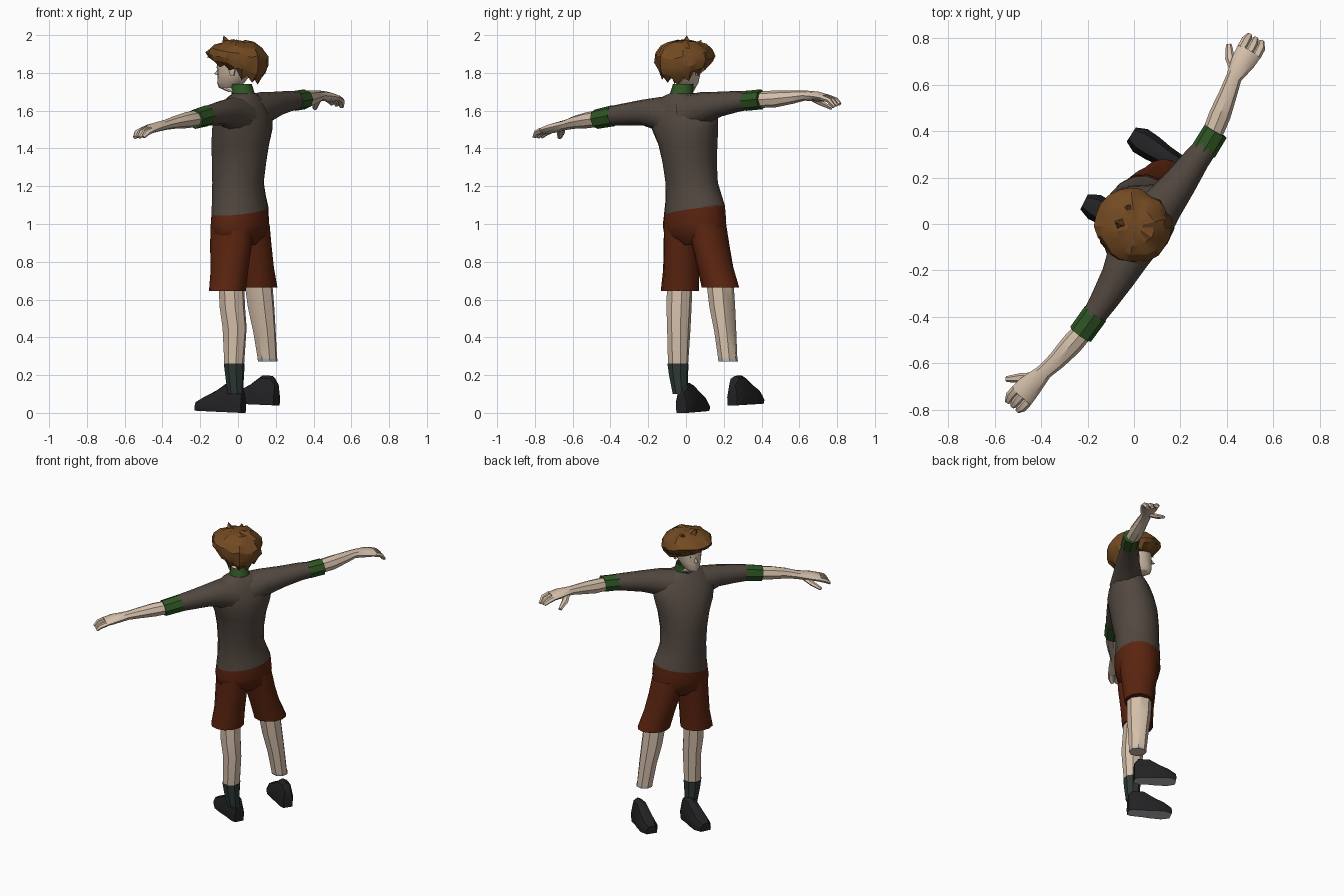
import bpy, math, random
from mathutils import Vector

random.seed(4)
BODY = math.radians(56)    # direction of the shoulder line
HEAD = math.radians(64)


def mat(name, rgb):
    m = bpy.data.materials.new(name)
    m.diffuse_color = (*rgb, 1)
    return m


SKIN = mat("skin", (.66, .52, .40))
HAIR = mat("brown hair", (.17, .068, .016))
WOOL = mat("grey brown wool", (.085, .065, .051))
RUST = mat("rust cloth", (.105, .018, .005))
GREEN = mat("green trim", (.028, .09, .017))
SOCK = mat("dark sock", (.028, .042, .036))
BLACK = mat("black leather", (.016, .016, .018))
SOLE = mat("light sole", (.45, .45, .45))
WHITE = mat("eye white", (.75, .75, .72))


def make(name, verts, faces, mats, angle=40):
    me = bpy.data.meshes.new(name)
    me.from_pydata([tuple(v) for v in verts], [], faces)
    ob = bpy.data.objects.new(name, me)
    bpy.context.collection.objects.link(ob)
    for m in mats if isinstance(mats, list) else [mats]:
        me.materials.append(m)
    bpy.ops.object.select_all(action='DESELECT')
    bpy.context.view_layer.objects.active = ob
    ob.select_set(True)
    bpy.ops.object.mode_set(mode='EDIT')
    bpy.ops.mesh.select_all(action='SELECT')
    bpy.ops.mesh.normals_make_consistent(inside=False)
    bpy.ops.object.mode_set(mode='OBJECT')
    bpy.ops.object.shade_smooth_by_angle(angle=math.radians(angle))
    return ob


def skin_rings(name, rings, mats, caps=(True, True), angle=40):
    n = len(rings[0])
    verts = [v for r in rings for v in r]
    faces = [(k * n + i, k * n + (i + 1) % n, (k + 1) * n + (i + 1) % n, (k + 1) * n + i)
             for k in range(len(rings) - 1) for i in range(n)]
    if caps[0]:
        faces.append(tuple(range(n)))
    if caps[1]:
        faces.append(tuple(range(len(verts) - n, len(verts))))
    return make(name, verts, faces, mats, angle)


def upright(name, secs, mats, turn=BODY, n=12, caps=(True, True)):
    """Level rings: x, y, z, half width, half depth, optional slope."""
    u = Vector((math.cos(turn), math.sin(turn), 0))
    f = Vector((-u.y, u.x, 0))
    rings = []
    for x, y, z, a, b, *s in secs:
        ring = []
        for i in range(n):
            t = 2 * math.pi * i / n
            ring.append(Vector((x, y, z + (s[0] if s else 0) * a * math.cos(t)))
                        + u * a * math.cos(t) + f * b * math.sin(t))
        rings.append(ring)
    return skin_rings(name, rings, mats, caps)


def limb(name, secs, mats, n=8, caps=(True, True)):
    """Rings across a path: x, y, z, half width, half height."""
    pts = [Vector(s[:3]) for s in secs]
    rings = []
    for k, s in enumerate(secs):
        d = (pts[min(k + 1, len(pts) - 1)] - pts[max(k - 1, 0)]).normalized()
        side = d.cross(Vector((0, 0, 1))).normalized()
        up = side.cross(d)
        rings.append([pts[k] + side * s[3] * math.cos(2 * math.pi * i / n)
                      + up * s[4] * math.sin(2 * math.pi * i / n) for i in range(n)])
    return skin_rings(name, rings, mats, caps)


# sweater body
upright("sweater_body", [
    (.01, .045, 1.07, .172, .142, .15), (.005, .04, 1.14, .155, .138, .1),
    (0, .03, 1.22, .143, .136), (.005, .02, 1.32, .146, .146),
    (.012, .01, 1.42, .162, .150), (.022, -.005, 1.50, .188, .146),
    (.03, -.01, 1.57, .20, .126), (.035, -.018, 1.63, .175, .098),
    (.035, -.024, 1.67, .12, .076), (.032, -.027, 1.69, .065, .062)],
    WOOL, n=16, caps=(False, True))
upright("collar", [(.032, -.027, 1.665, .070, .068), (.026, -.022, 1.70, .060, .060),
                   (.018, -.015, 1.74, .054, .056)], GREEN, caps=(False, False))

# sleeves and cuffs
limb("right_sleeve", [(.07, .02, 1.585, .11, .105), (.13, .09, 1.615, .088, .085),
                      (.20, .18, 1.635, .072, .066), (.27, .28, 1.65, .058, .055),
                      (.315, .335, 1.655, .05, .05)], WOOL, n=12, caps=(False, True))
limb("left_sleeve", [(.0, -.08, 1.565, .11, .11), (-.03, -.15, 1.585, .09, .088),
                     (-.07, -.23, 1.59, .074, .068), (-.13, -.33, 1.58, .060, .058),
                     (-.175, -.40, 1.572, .05, .052)], WOOL, n=12, caps=(False, True))
limb("right_cuff", [(.30, .315, 1.652, .056, .053), (.352, .40, 1.66, .055, .053)], GREEN)
limb("left_cuff", [(-.165, -.385, 1.573, .056, .056), (-.23, -.475, 1.555, .055, .052)], GREEN)

# forearms, palms, fingers and thumbs
limb("right_forearm", [(.33, .37, 1.657, .044, .043), (.37, .47, 1.662, .047, .045),
                       (.405, .56, 1.672, .039, .036), (.43, .63, 1.68, .034, .027),
                       (.47, .70, 1.675, .052, .026), (.497, .745, 1.667, .056, .02)], SKIN)
limb("left_forearm", [(-.205, -.445, 1.56, .044, .043), (-.27, -.52, 1.55, .047, .043),
                      (-.335, -.59, 1.538, .039, .034), (-.385, -.635, 1.525, .034, .027),
                      (-.45, -.70, 1.508, .052, .026), (-.485, -.74, 1.496, .056, .02)], SKIN)


def finger(name, a, b, c, r):
    limb(name, [(*a, r, r * .75), (*b, r, r * .7), (*c, r * .6, r * .45)], SKIN, n=6)


for k in range(3):
    s = (k - 1) * .036
    finger(f"right_finger_{k}", (.495 + s * .84, .74 - s * .5, 1.668),
           (.514 + s * .84, .775 - s * .5, 1.655),
           (.524 + s * .7, .80 - s * .4, 1.635 - .008 * k), .021)
    finger(f"left_finger_{k}", (-.483 + s * .7, -.738 - s * .7, 1.496),
           (-.507 + s * .7, -.765 - s * .7, 1.483),
           (-.523 + s * .6, -.785 - s * .5, 1.46), .021)
finger("right_thumb", (.435, .66, 1.67), (.413, .715, 1.64), (.408, .772, 1.612), .021)
finger("left_thumb", (-.42, -.66, 1.51), (-.485, -.662, 1.482), (-.55, -.668, 1.458), .021)

# shorts
upright("shorts_hips", [(.01, .045, 1.075, .171, .141, .15), (.01, .045, 1.0, .18, .142, .05),
                        (.01, .045, .94, .172, .128), (.01, .045, .89, .12, .08)],
        RUST, n=16, caps=(False, True))
upright("left_shorts_leg", [(-.03, -.012, 1.0, .098, .122), (-.038, -.018, .88, .095, .116),
                            (-.045, -.025, .76, .094, .102), (-.056, -.033, .645, .103, .096)], RUST)
upright("right_shorts_leg", [(.052, .108, 1.0, .098, .122), (.07, .132, .88, .094, .114),
                             (.092, .155, .77, .094, .1), (.115, .182, .665, .103, .09)], RUST)

# lower legs and sock
upright("left_calf", [(-.035, -.033, .68, .068, .07), (-.03, -.037, .56, .066, .070),
                      (-.018, -.038, .45, .06, .068), (-.02, -.042, .26, .056, .052)], SKIN, n=8)
upright("right_calf", [(.108, .18, .69, .070, .078), (.122, .192, .56, .066, .075),
                       (.14, .208, .43, .056, .064), (.157, .222, .275, .050, .053)], SKIN, n=8)
upright("right_leg_hem", [(.156, .221, .287, .052, .055), (.158, .223, .272, .051, .054)],
        SOLE, n=8, caps=(False, False))
upright("left_sock", [(-.02, -.042, .262, .059, .055), (-.018, -.04, .2, .052, .05),
                      (-.014, -.03, .10, .04, .042)], SOCK, n=8)


def shoe(name, heel, toe, z0, tilt):
    """Blocky shoe along heel to toe, with a pale underside."""
    h, t = Vector((*heel, 0)), Vector((*toe, 0))
    d = (t - h).normalized()
    s = Vector((-d.y, d.x, 0))
    rings = []
    for q, w, top in ((0, .032, .12), (.1, .045, .155), (.35, .048, .155),
                      (.58, .056, .112), (.82, .058, .078), (1, .036, .05)):
        base = z0 + tilt * q
        c = h.lerp(t, q)
        rings.append([c + s * w * k + Vector((0, 0, base + e)) for k, e in
                      ((-.9, 0), (-1, top * .35), (-.6, top * .9), (0, top),
                       (.6, top * .9), (1, top * .35), (.9, 0))])
    ob = skin_rings(name, rings, [BLACK, SOLE])
    for p in ob.data.polygons:
        if p.normal.z < -.8:
            p.material_index = 1


shoe("left_shoe", (.028, -.025), (-.215, .095), 0, .012)
shoe("right_shoe", (.205, .245), (-.012, .385), .04, .01)

# head, built around a centre with its own facing direction
hu = Vector((math.cos(HEAD), math.sin(HEAD), 0))
hf = Vector((-hu.y, hu.x, 0))
HC = Vector((-.005, -.008, 0))


def at(side, fwd, z):
    return HC + hu * side + hf * fwd + Vector((0, 0, z))


upright("head", [(*at(0, o, z), a, b) for o, z, a, b in (
    (.005, 1.70, .045, .045), (.055, 1.722, .032, .05), (.038, 1.745, .052, .075),
    (.02, 1.785, .07, .09), (.008, 1.83, .08, .103), (.005, 1.88, .085, .106),
    (0, 1.93, .07, .09))], SKIN, turn=HEAD, n=14)
make("nose", [at(0, .10, 1.835), at(-.017, .10, 1.79), at(.017, .10, 1.79),
              at(0, .135, 1.795), at(0, .10, 1.782)],
     [(0, 1, 3), (0, 3, 2), (1, 4, 3), (4, 2, 3)], SKIN)


def plate(name, side, z, w, h, fwd, m):
    make(name, [at(side - w, fwd - .5 * abs(side - w), z), at(side, fwd - .5 * abs(side), z + h),
                at(side + w, fwd - .5 * abs(side + w), z), at(side, fwd - .5 * abs(side), z - h)],
         [(0, 1, 2, 3)], m)


# eyes, brows, mouth and ears
for sgn, label in ((-1, "left"), (1, "right")):
    plate(label + "_eye", sgn * .036, 1.83, .014, .007, .120, WHITE)
    plate(label + "_pupil", sgn * .036, 1.83, .006, .006, .122, BLACK)
    plate(label + "_brow", sgn * .036, 1.849, .018, .004, .122, HAIR)
    upright(label + "_ear", [(*at(sgn * .08, -.01, 1.785), .008, .012),
                             (*at(sgn * .086, -.012, 1.82), .014, .022),
                             (*at(sgn * .085, -.01, 1.845), .008, .014)], SKIN, turn=HEAD, n=6)

# tousled hair cap: low at the nape, high over the brow
N = 22
rings = []
for q, r in ((.03, .03), (.08, .08), (.22, .125), (.42, .148), (.64, .152), (.84, .140), (1, .108)):
    ring = []
    for i in range(N):
        t = 2 * math.pi * i / N
        front = math.sin(t)
        low = 1.825 + (.045 if front > 0 else .075) * front
        jag = random.uniform(-1, 1)
        rr = r * (1 + .06 * jag) + (.022 * max(front, 0) if q > .6 else 0)
        z = 1.975 + (low - 1.975) * q + random.uniform(-.008, .008)
        if q == 1:
            z += .016 * (-1) ** i
        ring.append(at(rr * math.cos(t), rr * front - .012, z))
    rings.append(ring)
skin_rings("hair", rings, HAIR, angle=25)
# loose tufts
for k, (s, f, z, ds, df, dz) in enumerate((
        (-.015, .05, 1.955, -.005, .02, .045), (.05, .04, 1.95, .02, .02, .025),
        (-.06, .10, 1.90, -.01, .045, -.02), (.06, .10, 1.90, .03, .03, -.015),
        (-.12, -.02, 1.90, -.035, .0, -.03), (.0, -.11, 1.80, .0, -.01, -.06))):
    b = [at(s + .03 * math.cos(i * 1.571), f + .03 * math.sin(i * 1.571), z) for i in range(4)]
    make(f"hair_tuft_{k}", b + [at(s + ds, f + df, z + dz)],
         [(0, 1, 4), (1, 2, 4), (2, 3, 4), (3, 0, 4)], HAIR)
